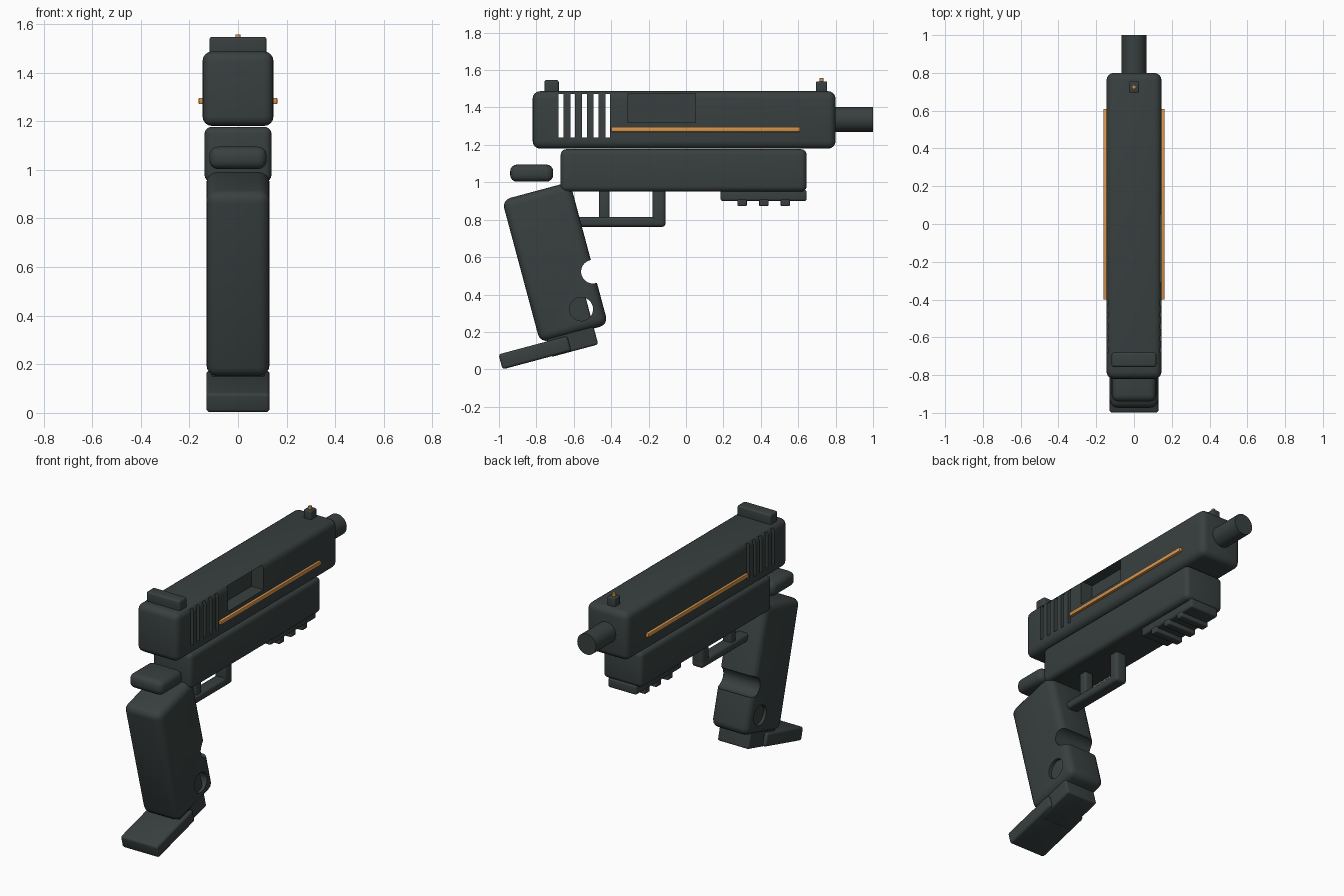
import bpy, math

if "Cube" in bpy.data.objects:
    bpy.data.objects.remove(bpy.data.objects["Cube"])

def material(name, rgb):
    m = bpy.data.materials.new(name)
    m.diffuse_color = (*rgb, 1)
    m.use_nodes = True
    m.node_tree.nodes["Principled BSDF"].inputs["Base Color"].default_value = m.diffuse_color
    return m

DARK = material("dark slate", (0.040, 0.051, 0.050))
ORANGE = material("orange", (0.68, 0.30, 0.075))
TILT = math.radians(15)

def apply_mod(ob, mod):
    bpy.ops.object.select_all(action='DESELECT')
    bpy.context.view_layer.objects.active = ob
    ob.select_set(True)
    bpy.ops.object.modifier_apply(modifier=mod.name)

def smooth(ob):
    bpy.ops.object.select_all(action='DESELECT')
    bpy.context.view_layer.objects.active = ob
    ob.select_set(True)
    bpy.ops.object.shade_smooth_by_angle(angle=math.radians(35))

def box(name, x, y, z, bevel=0.0, mat=DARK, tilt=0.0, segs=4):
    """Box from (min, max) ranges, with optional rounded edges and tilt about x."""
    bpy.ops.mesh.primitive_cube_add(
        size=1, location=[(a + b) / 2 for a, b in (x, y, z)], rotation=(tilt, 0, 0))
    ob = bpy.context.object
    ob.name = name
    ob.scale = [b - a for a, b in (x, y, z)]
    bpy.ops.object.transform_apply(location=False, rotation=False, scale=True)
    ob.data.materials.append(mat)
    if bevel:
        mod = ob.modifiers.new("round", 'BEVEL')
        mod.width, mod.segments = bevel, segs
        apply_mod(ob, mod)
        smooth(ob)
    return ob

def tilted(name, half_x, y, z, length, height, bevel):
    return box(name, (-half_x, half_x), (y - length / 2, y + length / 2),
               (z - height / 2, z + height / 2), bevel, tilt=TILT)

def cylinder(name, radius, depth, loc, rot=(0, 0, 0), mat=DARK, verts=32):
    bpy.ops.mesh.primitive_cylinder_add(vertices=verts, radius=radius, depth=depth,
                                        location=loc, rotation=rot)
    ob = bpy.context.object
    ob.name = name
    ob.data.materials.append(mat)
    return ob

def cut(ob, cutters):
    for c in cutters:
        mod = ob.modifiers.new("cut", 'BOOLEAN')
        mod.operation, mod.solver, mod.object = 'DIFFERENCE', 'EXACT', c
        apply_mod(ob, mod)
        bpy.data.objects.remove(c)
    smooth(ob)

# Slide with rear through-slots and a side port
slide = box("slide", (-0.146, 0.146), (-0.82, 0.80), (1.18, 1.487), 0.04)
cutters = [box("slot_cutter", (-0.3, 0.3), (y - 0.0125, y + 0.0125), (1.24, 1.472))
           for y in (-0.668, -0.606, -0.543, -0.481, -0.418)]
cutters.append(box("port_cutter", (0.06, 0.3), (-0.31, 0.05), (1.32, 1.475)))
cut(slide, cutters)

# Orange side strips
for side, s in (("left", -1), ("right", 1)):
    box(side + "_strip", sorted((s * 0.135, s * 0.162)), (-0.40, 0.61), (1.27, 1.296),
        0.005, ORANGE, segs=2)

# Barrel
smooth(cylinder("barrel", 0.066, 0.35, (0, 0.825, 1.336), (math.pi / 2, 0, 0)))

# Sights
box("rear_sight", (-0.118, 0.118), (-0.757, -0.68), (1.475, 1.547), 0.012)
box("front_sight", (-0.027, 0.027), (0.695, 0.755), (1.475, 1.54), 0.008)
cylinder("sight_dot", 0.011, 0.03, (0, 0.725, 1.542), mat=ORANGE, verts=16)

# Frame and rear tang
box("frame", (-0.138, 0.138), (-0.67, 0.645), (0.95, 1.177), 0.03)
box("tang", (-0.118, 0.118), (-0.94, -0.71), (1.003, 1.095), 0.036)

# Accessory rail with ribs
box("rail", (-0.1, 0.1), (0.185, 0.645), (0.90, 0.96), 0.012)
for i, y in enumerate((0.30, 0.416, 0.531)):
    box(f"rail_rib_{i + 1}", (-0.1, 0.1), (y - 0.025, y + 0.025), (0.873, 0.91), 0.006)

# Guard and lever
box("guard_bar", (-0.04, 0.04), (-0.60, -0.11), (0.762, 0.815), 0.018)
box("guard_post", (-0.04, 0.04), (-0.18, -0.11), (0.762, 0.97), 0.018)
box("lever", (-0.03, 0.03), (-0.465, -0.408), (0.79, 0.97), 0.012)

# Tilted grip with round finger cuts
grip = tilted("grip", 0.13, -0.70, 0.572, 0.376, 0.79, 0.045)
cut(grip, [cylinder("finger_cutter", 0.063, 0.6, (0, y, z), (0, math.pi / 2, 0))
           for y, z in ((-0.498, 0.522), (-0.56, 0.322))])

# Insert inside the grip and its foot plate
tilted("grip_insert", 0.11, -0.69, 0.455, 0.26, 0.736, 0.012)
tilted("foot_plate", 0.13, -0.808, 0.089, 0.38, 0.083, 0.015)
